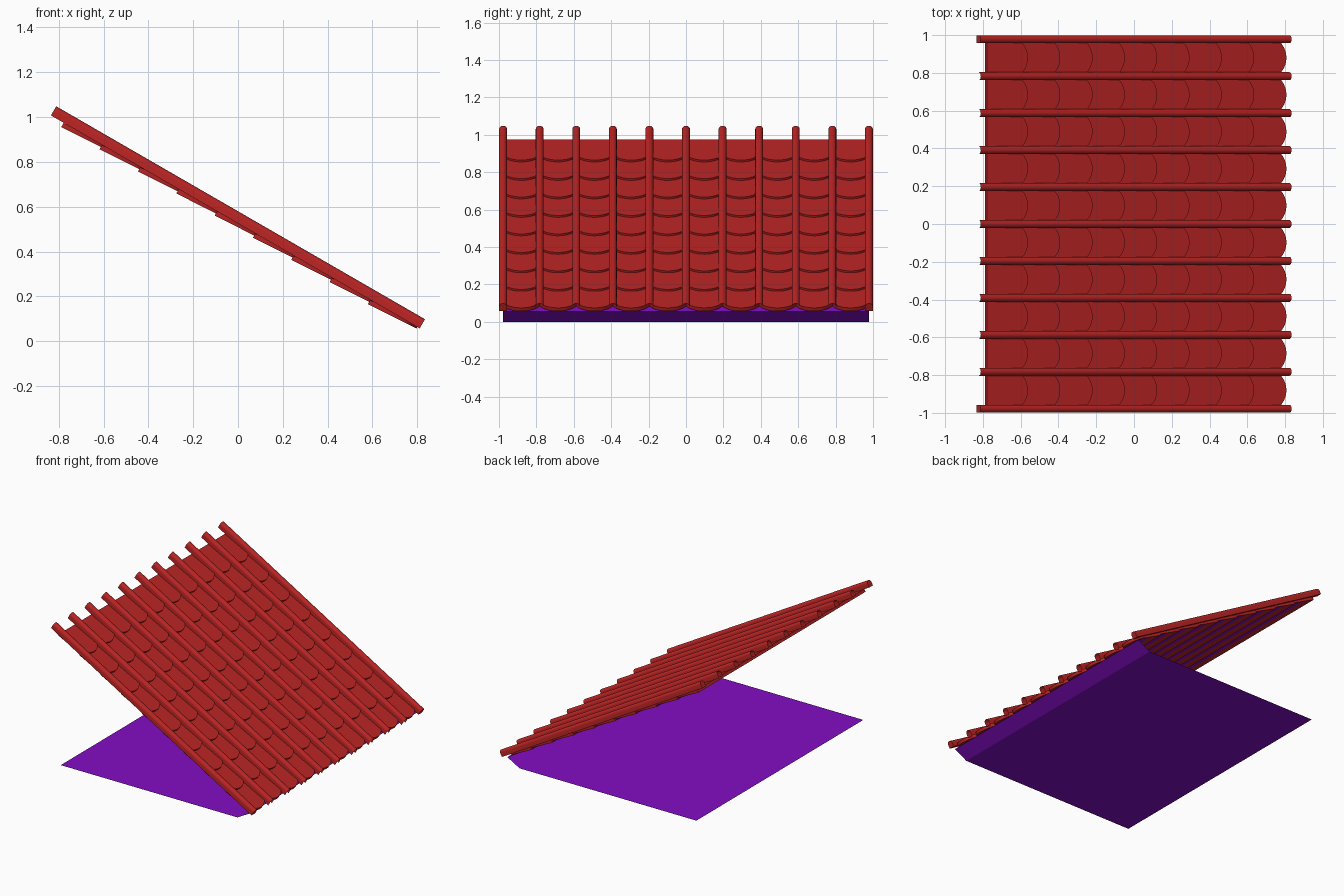
import bpy, math
from mathutils import Vector

if "Cube" in bpy.data.objects:
    bpy.data.objects.remove(bpy.data.objects["Cube"])

RED = bpy.data.materials.new("red_tile")
RED.diffuse_color = (0.5, 0.018, 0.018, 1)
RED.use_nodes = True
RED.node_tree.nodes["Principled BSDF"].inputs["Base Color"].default_value = RED.diffuse_color
PURPLE = bpy.data.materials.new("purple_board")
PURPLE.diffuse_color = (0.23, 0.004, 0.55, 1)
PURPLE.use_nodes = True
PURPLE.node_tree.nodes["Principled BSDF"].inputs["Base Color"].default_value = PURPLE.diffuse_color

# Roof plane frame: u runs down the slope, w is the roof normal
A = math.radians(30)
C = Vector((-0.012, 0, 0.5325))
U = Vector((math.cos(A), 0, -math.sin(A)))
W = Vector((math.sin(A), 0, math.cos(A)))


def on_roof(u, y, w):
    return C + U * u + W * w + Vector((0, y, 0))


def make(name, verts, faces, mat):
    me = bpy.data.meshes.new(name)
    me.from_pydata(verts, [], faces)
    me.materials.append(mat)
    me.update()
    ob = bpy.data.objects.new(name, me)
    bpy.context.collection.objects.link(ob)
    return ob


def smooth(ob):
    bpy.ops.object.select_all(action='DESELECT')
    ob.select_set(True)
    bpy.context.view_layer.objects.active = ob
    bpy.ops.object.shade_smooth_by_angle(angle=math.radians(35))


PITCH = 0.1956
HALF = 0.978

# Ribs: arched strips down the slope, solid at both roof sides, open shells between
R, H, L = 0.021, 0.026, 0.95
for i in range(11):
    y0 = -HALF + i * PITCH
    prof = [(-R, 0)] + [(-R * math.cos(math.pi * k / 10), H + R * math.sin(math.pi * k / 10))
                        for k in range(11)] + [(R, 0)]
    n = len(prof)
    verts = [on_roof(u, y0 + y, w) for u in (-L, L) for y, w in prof]
    faces = [(k, n + k, n + k + 1, k + 1) for k in range(n - 1)]
    if i in (0, 10):
        faces += [(n - 1, 2 * n - 1, n, 0), tuple(range(n)), tuple(reversed(range(n, 2 * n)))]
    smooth(make(f"rib_{i + 1}", verts, faces, RED))

# Tiles: tilted flat tongues with a rounded lower end, overlapping row by row
LEN, BULGE, THICK, STEP = 0.242, 0.06, 0.021, 0.1975
hw = PITCH / 2
rad = (hw * hw + BULGE * BULGE) / (2 * BULGE)
outline = [(0, -hw)]
for k in range(13):
    y = -hw + 2 * hw * k / 12
    outline.append((LEN - rad + math.sqrt(rad * rad - y * y), y))
outline.append((0, hw))
n = len(outline)
for row in range(9):
    verts, faces = [], []
    for col in range(10):
        yc = -HALF + (col + 0.5) * PITCH
        b = len(verts)
        for t in (0, THICK):
            for u, y in outline:
                verts.append(on_roof(-0.884 + row * STEP + u, yc + y, -0.022 + 0.058 * u + t))
        faces.append(tuple(b + k for k in reversed(range(n))))
        faces.append(tuple(b + n + k for k in range(n)))
        faces += [(b + k, b + (k + 1) % n, b + n + (k + 1) % n, b + n + k) for k in range(n)]
    smooth(make(f"tile_row_{row + 1}", verts, faces, RED))


# Purple boards: flat sheets spanning the full width
def sheet(name, p, q):
    verts = [(p[0], -HALF, p[1]), (q[0], -HALF, q[1]), (q[0], HALF, q[1]), (p[0], HALF, p[1])]
    make(name, verts, [(0, 1, 2, 3)], PURPLE)


def deck_point(u):
    v = on_roof(u, 0, -0.016)
    return (v.x, v.z)


sheet("floor", (-0.77, 0), (0.68, 0))
sheet("eave_board", (0.68, 0), deck_point(0.925))
sheet("roof_deck", deck_point(0.925), deck_point(-0.87))
